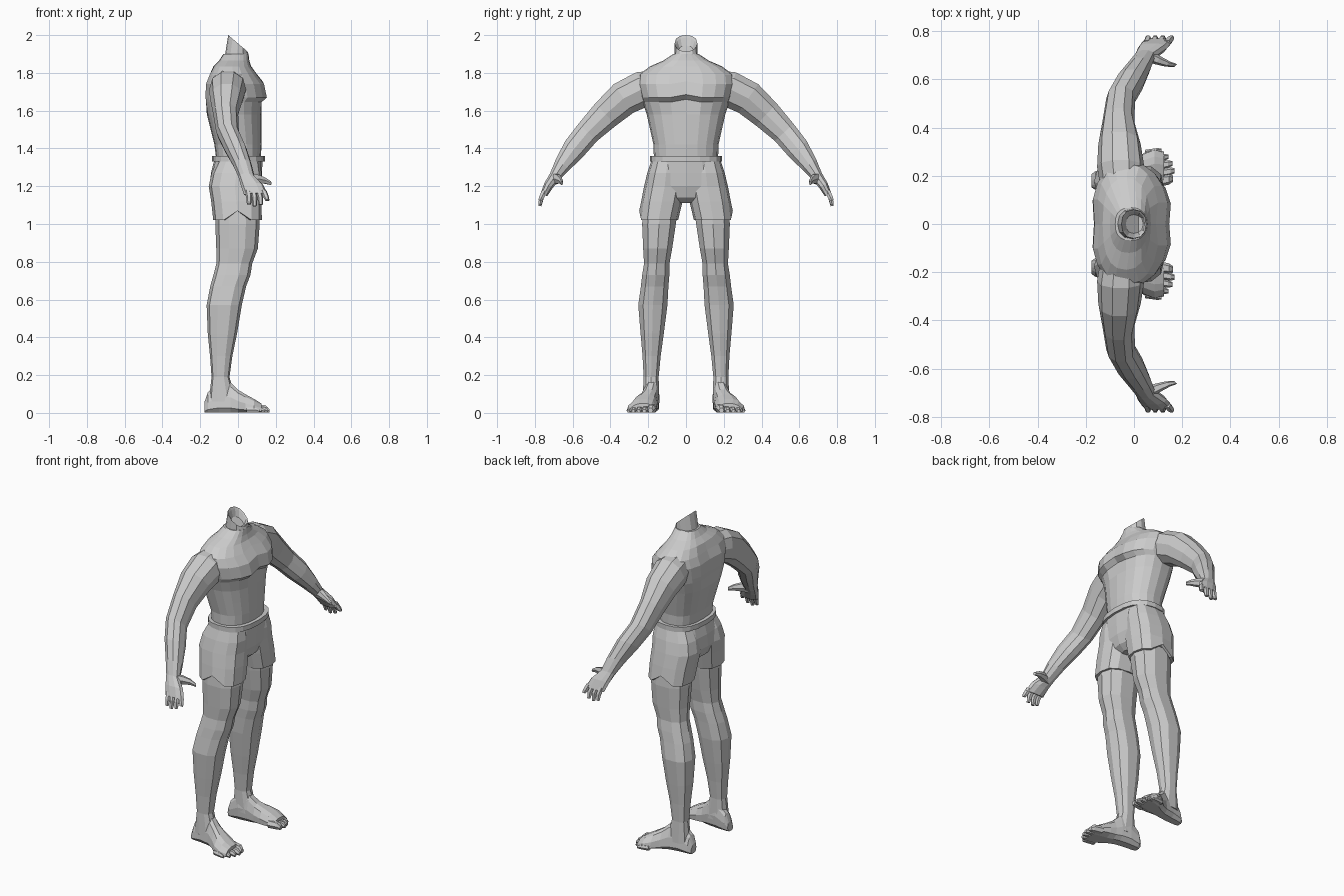
import bpy, bmesh, math
from mathutils import Vector

cube = bpy.data.objects.get("Cube")
if cube:
    bpy.data.objects.remove(cube, do_unlink=True)

grey = bpy.data.materials.new("plain grey")
grey.use_nodes = True
COLOUR = (0.6, 0.6, 0.6, 1)
grey.diffuse_color = COLOUR
for node in grey.node_tree.nodes:
    if node.type == 'BSDF_PRINCIPLED':
        node.inputs["Base Color"].default_value = COLOUR


def power(value, e):
    return math.copysign(abs(value) ** (2 / e), value)


def ring(c, u, v, n=10, e=2.2):
    """Closed superellipse of n points around c, spanned by u and v."""
    angles = [2 * math.pi * i / n for i in range(n)]
    return [Vector(c) + u * power(math.cos(a), e) + v * power(math.sin(a), e)
            for a in angles]


def level_ring(z, back, front, y0, y1, n=10, e=2.3):
    """Horizontal ring given by its extents."""
    return ring(((back + front) / 2, (y0 + y1) / 2, z),
                Vector(((front - back) / 2, 0, 0)),
                Vector((0, (y1 - y0) / 2, 0)), n, e)


def tube_rings(path, n):
    """Rings across a path of (x, y, z, thickness, width along x)."""
    pts = [Vector(p[:3]) for p in path]
    rings = []
    for i, p in enumerate(path):
        t = pts[min(i + 1, len(pts) - 1)] - pts[max(i - 1, 0)]
        t.x = 0
        v = t.normalized().cross(Vector((1, 0, 0)))
        rings.append(ring(pts[i], Vector((p[4], 0, 0)), v * p[3], n))
    return rings


def loft(name, ring_sets, mirror=False):
    """Skin one or more stacks of rings into a single flat-shaded object."""
    bm = bmesh.new()
    for rings in ring_sets:
        loops = [[bm.verts.new(p) for p in r] for r in rings]
        for a, b in zip(loops, loops[1:]):
            for i in range(len(a)):
                j = (i + 1) % len(a)
                bm.faces.new((a[i], a[j], b[j], b[i]))
        bm.faces.new(loops[0])
        bm.faces.new(loops[-1])
    bmesh.ops.recalc_face_normals(bm, faces=bm.faces)
    mesh = bpy.data.meshes.new(name)
    bm.to_mesh(mesh)
    bm.free()
    mesh.materials.append(grey)
    obj = bpy.data.objects.new(name, mesh)
    bpy.context.collection.objects.link(obj)
    if mirror:
        mod = obj.modifiers.new("mirror", 'MIRROR')
        mod.use_axis = (False, True, False)
        mod.use_mirror_merge = False


# Torso: rounded chest, flatter back, breastbone and spine grooves
torso = []
for z, back, front, half in [
        (1.34, -.115, .12, .17), (1.42, -.125, .125, .172), (1.5, -.145, .125, .19),
        (1.58, -.165, .125, .208), (1.645, -.175, .132, .23), (1.67, -.178, .16, .238),
        (1.74, -.176, .145, .255), (1.79, -.155, .105, .25), (1.835, -.13, .07, .19),
        (1.865, -.1, .06, .12), (1.9, -.078, .055, .068)]:
    curved = level_ring(z, back, front, -half, half, 20, 2.25)
    boxy = level_ring(z, back, front, -half, half, 20, 2.6)
    r = [c if math.cos(math.pi * i / 10) > 0 else b
         for i, (c, b) in enumerate(zip(curved, boxy))]
    if 1.6 < z < 1.83:
        r[0] += Vector((-.014, 0, .015))
        r[10].x += .012
    torso.append(r)
loft("torso", [torso])

# Neck stump, cut on a slope and hollowed
neck = [level_ring(1.86, -.085, .06, -.07, .07, 12),
        level_ring(1.9, -.068, .056, -.062, .062, 12)]
for scale, drop in [(1, 0), (.88, .008), (.65, .04)]:
    rim = level_ring(1.95, -.052 * scale, .05 * scale, -.06 * scale, .06 * scale, 12)
    for p in rim:
        p.z += -.85 * p.x + .006 - drop
    neck.append(rim)
loft("neck", [neck])

# Waistband and shorts
loft("waistband", [[level_ring(z, -.138, .143, -.19, .19, 20, 2.5) for z in (1.33, 1.36)]])
loft("shorts_seat", [[level_ring(z, b, f, -h, h, 16, 2.5) for z, b, f, h in [
    (1.34, -.125, .13, .182), (1.27, -.143, .127, .2), (1.2, -.15, .122, .2),
    (1.14, -.125, .105, .12), (1.11, -.07, .07, .05)]]])
shorts = [level_ring(z, b, f, y0, y1, 12, 2.6) for z, b, f, y0, y1 in [
    (1.33, -.11, .115, .01, .185), (1.27, -.14, .125, .005, .205),
    (1.2, -.155, .122, .003, .222), (1.12, -.142, .125, .018, .237),
    (1.02, -.131, .126, .042, .248), (1.02, -.116, .11, .055, .234)]]
for hem in shorts[-2:]:
    hem[3].z += .05
loft("shorts_legs", [shorts], True)

# Legs
loft("legs", [[level_ring(*s, 10, 2.4) for s in [
    (1.15, -.12, .11, .03, .225), (1.0, -.12, .115, .05, .236),
    (.87, -.115, .105, .07, .23), (.79, -.115, .075, .085, .225),
    (.73, -.13, .066, .085, .235), (.67, -.147, .043, .09, .242),
    (.57, -.166, .02, .095, .256), (.42, -.16, -.005, .115, .243),
    (.3, -.148, -.03, .132, .232), (.19, -.14, -.045, .143, .226),
    (.06, -.155, -.01, .14, .232)]]], True)

# Feet, heel to ball, narrowing towards the top, with five toes each
foot = []
for x, y, w, h in [
        (-.177, .183, .03, .06), (-.16, .184, .044, .11), (-.1, .187, .05, .17),
        (-.04, .195, .055, .165), (0, .208, .064, .125), (.04, .226, .083, .1),
        (.085, .238, .09, .075), (.125, .238, .075, .05)]:
    section = ring((x, y, h / 2), Vector((0, w, 0)), Vector((0, 0, h / 2)), 10, 2.8)
    for p in section:
        p.y = y - .012 * p.z / h + (p.y - y) * (1.05 - .45 * p.z / h)
    foot.append(section)
toes = []
for i, (x, y) in enumerate([(.162, .188), (.168, .221), (.159, .251), (.142, .279), (.115, .304)]):
    size = .022 if i == 0 else .018 - .001 * i
    tip = Vector((x, y, 0))
    base = tip - Vector((.07, .012, 0))
    toes.append([ring(base.lerp(tip, t) + Vector((0, 0, size * k)),
                      Vector((0, size * k, 0)), Vector((0, 0, size * k)), 6)
                 for t, k in [(0, 1.1), (.75, 1), (1, .6)]])
loft("feet", [foot] + toes, True)

# Arms, from inside the shoulder to the wrist and palm
arm = tube_rings([
    (-.05, .1, 1.74, .085, .08), (-.055, .235, 1.712, .1, .098), (-.06, .33, 1.665, .096, .088),
    (-.065, .425, 1.58, .084, .066), (-.055, .52, 1.485, .07, .06),
    (-.015, .59, 1.4, .066, .06), (.022, .652, 1.315, .048, .05),
    (.045, .695, 1.25, .032, .043), (.075, .727, 1.205, .027, .06),
    (.095, .752, 1.155, .02, .063)], 10)

# Four spread fingers and a curved thumb
digits = []
for i, (x, z) in enumerate([(.058, 1.105), (.088, 1.095), (.12, 1.102), (.155, 1.125)]):
    root = .052 + .028 * i
    digits.append(tube_rings([
        (root, .748, 1.175, .016, .016), ((root + x) / 2 + .004, .765, 1.14, .015, .0155),
        (x, .774, z, .009, .011)], 6))
digits.append([ring(c, Vector((r * .5, r * .6, 0)), Vector((0, 0, r)), 6) for c, r in [
    ((.055, .698, 1.24), .034), ((.1, .678, 1.238), .026),
    ((.14, .663, 1.23), .018), ((.173, .657, 1.216), .01)]])
loft("arms", [arm] + digits, True)
